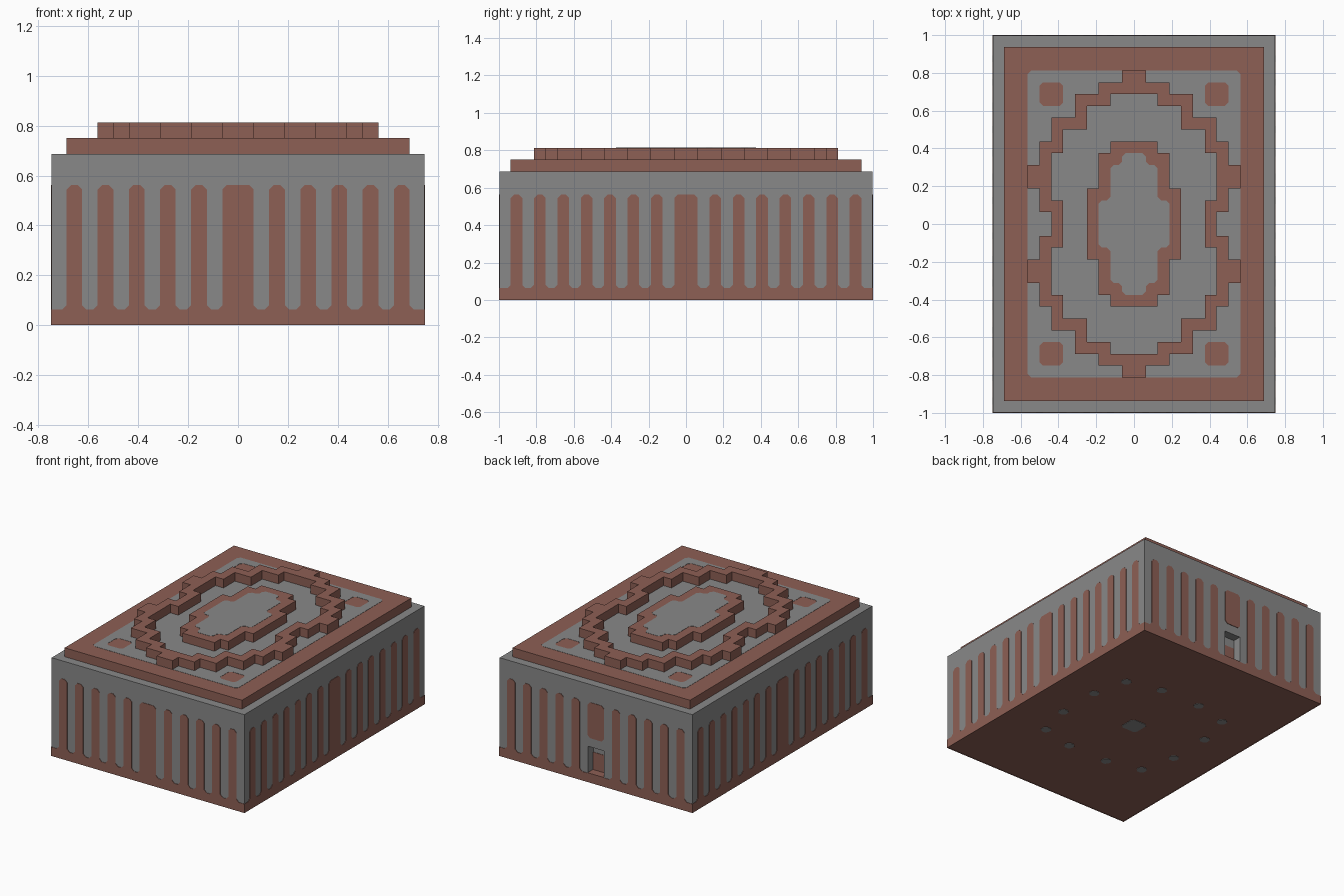
import bpy
import bmesh
from math import pi
from mathutils import Matrix, Vector

cube = bpy.data.objects.get("Cube")
if cube:
    bpy.data.objects.remove(cube, do_unlink=True)

U = 1 / 16        # one block
T = 0.003         # thickness of painted plates
R = 0.018         # cut on painted corners
HALF_X, HALF_Y, BODY_TOP = 12 * U, 16 * U, 11 * U


def material(name, rgb):
    m = bpy.data.materials.new(name)
    m.use_nodes = True
    m.diffuse_color = (*rgb, 1)
    m.node_tree.nodes["Principled BSDF"].inputs["Base Color"].default_value = (*rgb, 1)
    return m


GREY = material("stone grey", (0.25, 0.25, 0.25))
BROWN = material("clay brown", (0.27, 0.115, 0.09))


def box(name, x, y, z, mats):
    """Box from (min, max) ranges."""
    me = bpy.data.meshes.new(name)
    bm = bmesh.new()
    bmesh.ops.create_cube(bm, size=1)
    for v in bm.verts:
        v.co = Vector([(r[0] + r[1]) / 2 + c * (r[1] - r[0]) for c, r in zip(v.co, (x, y, z))])
    bm.to_mesh(me)
    bm.free()
    for m in mats:
        me.materials.append(m)
    ob = bpy.data.objects.new(name, me)
    bpy.context.collection.objects.link(ob)
    return ob


def plate(name, loops, thick, matrix, mat):
    """Flat outline with optional holes, extruded and turned into a mesh."""
    cu = bpy.data.curves.new(name, "CURVE")
    cu.dimensions = "2D"
    cu.fill_mode = "BOTH"
    cu.extrude = thick / 2
    for pts in loops:
        sp = cu.splines.new("POLY")
        sp.points.add(len(pts) - 1)
        for p, co in zip(sp.points, pts):
            p.co = (co[0], co[1], 0, 1)
        sp.use_cyclic_u = True
    tmp = bpy.data.objects.new(name + "_outline", cu)
    bpy.context.collection.objects.link(tmp)
    graph = bpy.context.evaluated_depsgraph_get()
    me = bpy.data.meshes.new_from_object(tmp.evaluated_get(graph))
    bpy.data.objects.remove(tmp, do_unlink=True)
    me.name = name
    me.materials.clear()
    me.materials.append(mat)
    for f in me.polygons:
        f.use_smooth = False
        f.material_index = 0
    ob = bpy.data.objects.new(name, me)
    ob.matrix_world = matrix
    bpy.context.collection.objects.link(ob)
    return ob


def clip(pts, keep=lambda p: False):
    """Cut every corner of an outline, except the kept ones."""
    out = []
    for i, p in enumerate(pts):
        if keep(p):
            out.append(p)
            continue
        v = Vector(p)
        for q in (pts[i - 1], pts[(i + 1) % len(pts)]):
            out.append(tuple(v + (Vector(q) - v).normalized() * R))
    return out


def rect(cx, cy, hx, hy):
    return [(cx - hx, cy - hy), (cx + hx, cy - hy), (cx + hx, cy + hy), (cx - hx, cy + hy)]


def stepped(steps):
    """Stepped outline, mirrored both ways, from (half width, top) blocks."""
    q = []
    for i, (w, top) in enumerate(steps):
        q.append((w * U, top * U))
        if i + 1 < len(steps):
            q.append((w * U, steps[i + 1][1] * U))
    right = q + [(x, -y) for x, y in reversed(q)]
    return right + [(-x, y) for x, y in reversed(right)]


def at_height(z):
    return Matrix.Translation((0, 0, z))


# Body with a brown underside
mats = [GREY, BROWN]
body = box("body", (-HALF_X + T, HALF_X - T), (-HALF_Y + T, HALF_Y - T), (T, BODY_TOP), mats)
for f in body.data.polygons:
    f.material_index = 1 if f.normal.z < -0.5 else 0

# Small recess in the back wall
cutter = box("recess_cutter", (-U, U), (HALF_Y - U, HALF_Y + U), (U, 4 * U), mats)
cutter.hide_render = True
cutter.hide_set(True)
cutter.display_type = "WIRE"
cut = body.modifiers.new("recess", "BOOLEAN")
cut.operation = "DIFFERENCE"
cut.solver = "EXACT"
cut.object = cutter
box("recess_floor", (-U, U), (HALF_Y - U, HALF_Y), (U - T, U + T), [BROWN])
box("recess_back", (-U, U), (HALF_Y - U, HALF_Y - U + T), (U, 3 * U), [BROWN])


# Base band and upright stripes on each wall
def comb(half, centre):
    n = round(half / U)
    teeth = [(k, k + 1) for k in range(2, n - 1, 2)]
    teeth = [(-b, -a) for a, b in teeth] + ([(-1, 1)] if centre else []) + teeth
    pts = [(-half, 0), (half, 0), (half, U)]
    for a, b in sorted(teeth, reverse=True):
        pts += [(b * U, U), (b * U, 9 * U), (a * U, 9 * U), (a * U, U)]
    pts.append((-half, U))
    return clip(pts, lambda p: abs(p[0]) > half - 0.01)


def wall(turn, dist):
    return (Matrix.Rotation(turn * pi / 2, 4, "Z") @ Matrix.Translation((0, T / 2 - dist, 0))
            @ Matrix.Rotation(pi / 2, 4, "X"))


for turn, side in enumerate(("front", "right", "back", "left")):
    half, dist = (HALF_X, HALF_Y) if turn % 2 == 0 else (HALF_Y, HALF_X)
    plate(side + "_stripes", [comb(half, side != "back")], T, wall(turn, dist), BROWN)
plate("back_short_stripe", [clip(rect(0, 7 * U, U, 2 * U))], T, wall(2, HALF_Y), BROWN)

# Underside: a ring of spots around a larger one
spots = [rect(0, 0, U, U)]
for a, b in ((2.5, 7.5), (6.5, 6.5), (7.5, 2.5)):
    spots += [rect(sx * a * U, sy * b * U, U / 2, U / 2) for sx in (-1, 1) for sy in (-1, 1)]
for i, s in enumerate(spots):
    plate("underside_spot_%d" % i, [clip(s)], T, at_height(T / 2), GREY)

# Lid with a grey panel and corner squares
LID = 12 * U
box("lid", (-11 * U, 11 * U), (-15 * U, 15 * U), (BODY_TOP, LID), [BROWN])
squares = [rect(sx * 7 * U, sy * 11 * U, U, U) for sx in (-1, 1) for sy in (-1, 1)]
plate("lid_panel", [clip(rect(0, 0, 9 * U, 13 * U))] + [clip(s) for s in squares],
      T, at_height(LID), GREY)

# Raised stepped ring
outer = stepped([(1, 13), (3, 12), (5, 11), (7, 9), (8, 7), (9, 5), (8, 3), (7, 1)])
inner = stepped([(2, 11), (4, 10), (6, 8), (7, 6), (6, 2)])
plate("raised_ring", [outer, inner], U, at_height(LID + U / 2), BROWN)

# Raised centre block with its grey panel
plate("centre_block", [stepped([(2, 7), (3, 6), (4, 3)])], U, at_height(LID + U / 2), BROWN)
plate("centre_panel", [clip(stepped([(1, 6), (2, 5), (3, 2)]))], T, at_height(LID + U), GREY)
